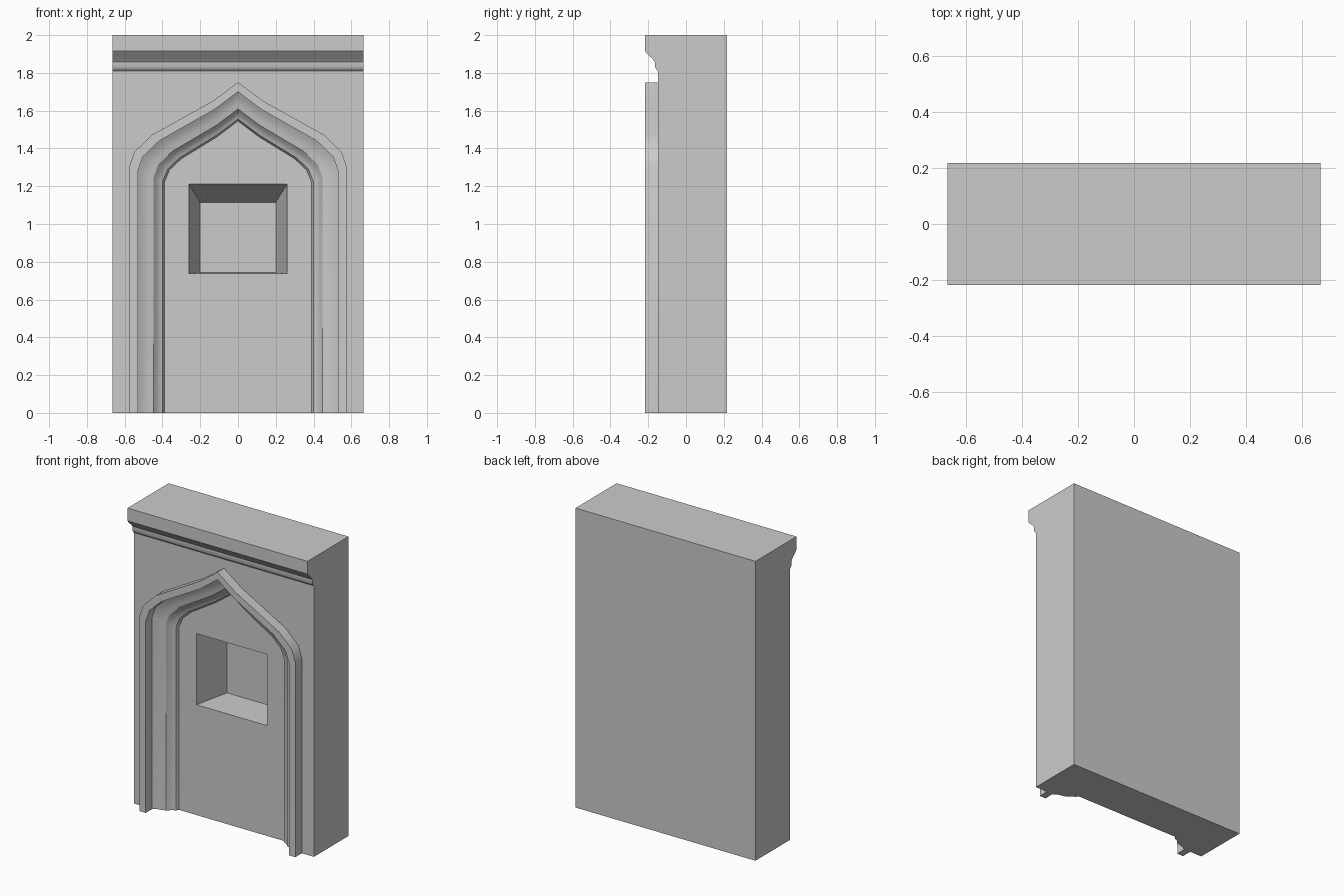
import bpy, bmesh, math

if "Cube" in bpy.data.objects:
    bpy.data.objects.remove(bpy.data.objects["Cube"])

WALL_Y, BACK_Y, FRONT_Y, PANEL_Y = -0.148, 0.217, -0.217, -0.066


def loft(name, rings):
    """Closed solid through equal-length rings of 3D points."""
    bm = bmesh.new()
    loops = [[bm.verts.new(p) for p in r] for r in rings]
    n = len(loops[0])
    for a, b in zip(loops, loops[1:]):
        for i in range(n):
            j = (i + 1) % n
            bm.faces.new((a[i], a[j], b[j], b[i]))
    bm.faces.new(loops[0])
    bm.faces.new(loops[-1])
    bmesh.ops.recalc_face_normals(bm, faces=bm.faces)
    me = bpy.data.meshes.new(name)
    bm.to_mesh(me)
    bm.free()
    ob = bpy.data.objects.new(name, me)
    bpy.context.collection.objects.link(ob)
    return ob


def combine(target, other, op):
    mod = target.modifiers.new(other.name, 'BOOLEAN')
    mod.object, mod.operation, mod.solver = other, op, 'EXACT'
    bpy.context.view_layer.objects.active = target
    bpy.ops.object.modifier_apply(modifier=mod.name)
    bpy.data.objects.remove(other)


# Pointed arch outline, blended between the outer and inner edge of the moulding
OUTER = [(.576, 1.30), (.55, 1.38), (.455, 1.472), (.132, 1.652), (0, 1.75)]
INNER = [(.39, 1.22), (.362, 1.287), (.30, 1.345), (.11, 1.462), (0, 1.545)]


def arch(x, y, foot):
    t = (.576 - x) / (.576 - .39)
    half = [(a[0] + (b[0] - a[0]) * t, a[1] + (b[1] - a[1]) * t)
            for a, b in zip(OUTER, INNER)]
    half.insert(0, (half[0][0], foot))
    pts = half + [(-px, pz) for px, pz in reversed(half[:-1])]
    return [(px, y, pz) for px, pz in pts]


# Wall slab with cornice, one profile run along x
profile = [(BACK_Y, 0), (BACK_Y, 2), (FRONT_Y, 2), (FRONT_Y, 1.915), (-.205, 1.9),
           (-.175, 1.872), (-.165, 1.858), (-.165, 1.832), (-.158, 1.818),
           (WALL_Y, 1.81), (WALL_Y, 0)]
wall = loft("niche_wall", [[(x, y, z) for y, z in profile] for x in (-.665, .665)])

# Raised arch moulding
boss = loft("arch_moulding", [arch(.576, FRONT_Y, 0), arch(.576, -.05, 0)])
combine(wall, boss, 'UNION')

# Stepped recess inside the arch: (half width, depth)
steps = [(.53, -.3), (.53, -.15), (.50, -.132), (.472, -.125), (.448, -.12),
         (.43, -.10), (.412, -.088), (.40, -.084), (.39, PANEL_Y)]
recess = loft("arch_recess", [arch(x, y, -.1) for x, y in steps])
combine(wall, recess, 'DIFFERENCE')


# Splayed window niche
def frame(hw, z0, z1, y):
    return [(-hw, y, z0), (hw, y, z0), (hw, y, z1), (-hw, y, z1)]


window = loft("window_niche", [frame(.2605, .737, 1.212, -.1), frame(.2605, .737, 1.212, PANEL_Y),
                               frame(.2, .742, 1.115, .17)])
combine(wall, window, 'DIFFERENCE')

bpy.ops.object.select_all(action='DESELECT')
wall.select_set(True)
bpy.context.view_layer.objects.active = wall
bpy.ops.object.shade_smooth_by_angle(angle=math.radians(30))
